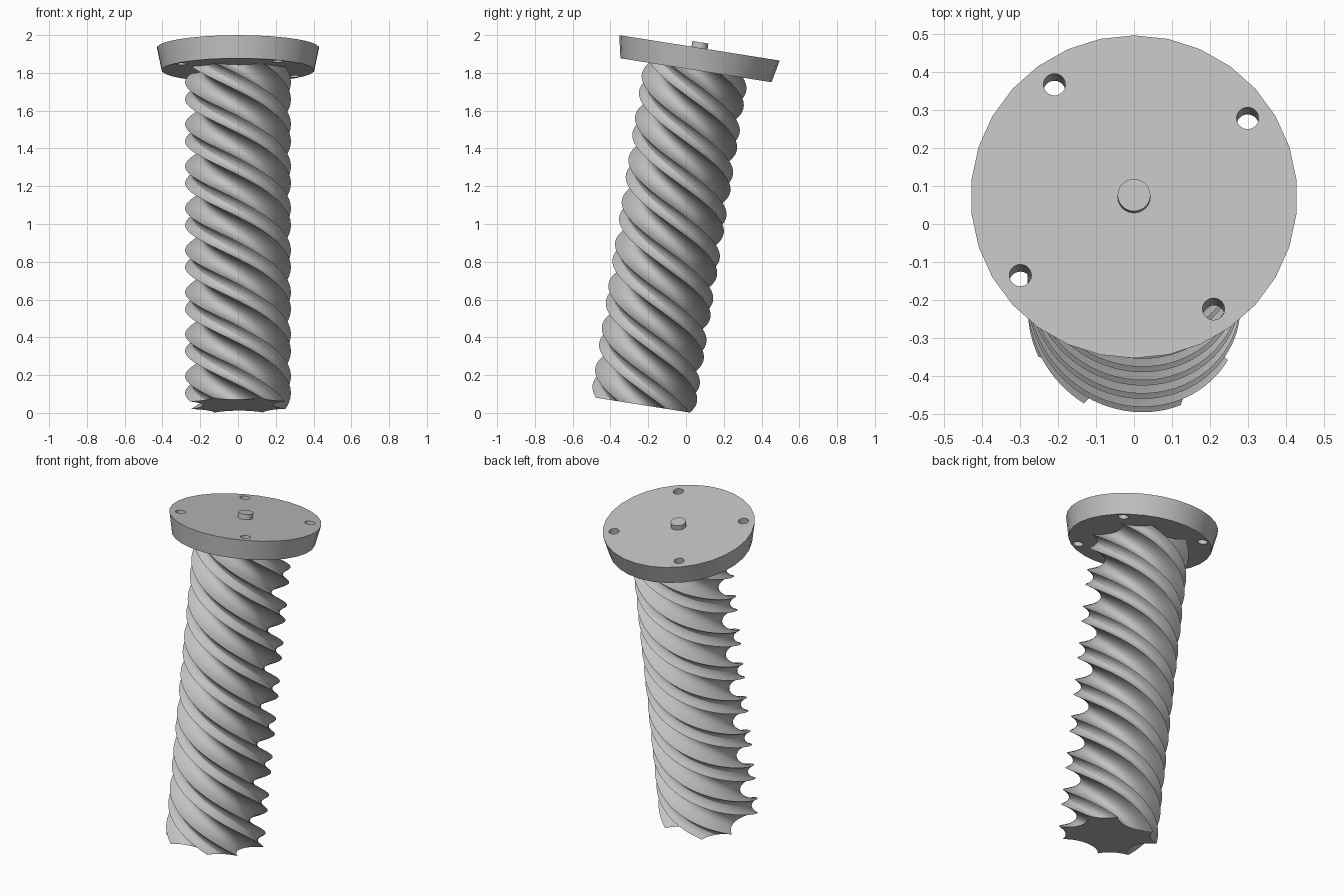
import bpy, bmesh
from math import sin, cos, pi, radians, sqrt
from mathutils import Matrix, Vector

cube = bpy.data.objects.get("Cube")
if cube:
    bpy.data.objects.remove(cube)

LENGTH = 1.915       # whole screw along its own axis
FLANGE = 0.12        # flange thickness
RADIUS = 0.28        # outside radius of the threads
STARTS = 4           # number of thread starts
SCOOP = 0.159        # radius of the scoops that shape the threads
TWIST = radians(-400)  # turn per unit of length
PLACE = Matrix.Translation((0, -0.228, 0.041)) @ Matrix.Rotation(radians(-9), 4, 'X')

grey = bpy.data.materials.new("light_grey")
grey.use_nodes = True
colour = (0.54, 0.54, 0.54, 1)
grey.diffuse_color = colour
grey.node_tree.nodes["Principled BSDF"].inputs["Base Color"].default_value = colour


def make_object(name, bm):
    bmesh.ops.recalc_face_normals(bm, faces=bm.faces)
    mesh = bpy.data.meshes.new(name)
    bm.to_mesh(mesh)
    bm.free()
    mesh.materials.append(grey)
    obj = bpy.data.objects.new(name, mesh)
    bpy.context.collection.objects.link(obj)
    obj.matrix_world = PLACE
    return obj


def smooth(obj, angle):
    bpy.ops.object.select_all(action='DESELECT')
    bpy.context.view_layer.objects.active = obj
    obj.select_set(True)
    bpy.ops.object.shade_smooth_by_angle(angle=radians(angle))


def cone(bm, x, y, z0, z1, r0, r1, sides=30):
    bmesh.ops.create_cone(bm, cap_ends=True, segments=sides, radius1=r0, radius2=r1,
                          depth=z1 - z0, matrix=Matrix.Translation((x, y, (z0 + z1) / 2)))


def scoop(middle, half, steps):
    """Concave arc between two corners on the outside circle."""
    out = Vector((cos(middle), sin(middle)))
    side = Vector((-out.y, out.x))
    chord = RADIUS * sin(half)
    centre = RADIUS * cos(half) + sqrt(SCOOP ** 2 - chord ** 2)
    points = []
    for k in range(steps):
        s = chord * (2 * k / steps - 1)
        points.append(out * (centre - sqrt(SCOOP ** 2 - s ** 2)) + side * s)
    return points


def star_profile():
    """Sharp-cornered star: a wide scoop per groove, a narrow one per tooth tip."""
    points = []
    half_tooth = radians(18)
    for i in range(STARTS):
        tooth = radians(-46) + i * 2 * pi / STARTS
        points += scoop(tooth, half_tooth, 6)
        points += scoop(tooth + pi / STARTS, pi / STARTS - half_tooth, 12)
    return points


# Twisted threaded shaft
bm = bmesh.new()
profile = star_profile()
slices = 180
top = LENGTH - FLANGE + 0.02
rings = []
for s in range(slices + 1):
    z = top * s / slices
    turn = Matrix.Rotation(TWIST * z, 2)
    rings.append([bm.verts.new((*(turn @ p), z)) for p in profile])
for low, high in zip(rings, rings[1:]):
    for i in range(len(profile)):
        bm.faces.new((low[i - 1], low[i], high[i], high[i - 1]))
bm.faces.new(rings[0])
bm.faces.new(rings[-1])
smooth(make_object("threaded_shaft", bm), 25)

# Tapered flange
bm = bmesh.new()
cone(bm, 0, 0, LENGTH - FLANGE, LENGTH, 0.405, 0.43)
flange = make_object("flange", bm)

# Four bolt holes cut through the flange
bm = bmesh.new()
for i in range(4):
    a = radians(35 + 90 * i)
    cone(bm, 0.365 * cos(a), 0.365 * sin(a), LENGTH - 0.2, LENGTH + 0.1, 0.029, 0.029)
cutter = make_object("hole_cutter", bm)
cutter.hide_render = True
cut = flange.modifiers.new("bolt_holes", 'BOOLEAN')
cut.operation = 'DIFFERENCE'
cut.solver = 'EXACT'
cut.object = cutter
bpy.context.view_layer.objects.active = flange
bpy.ops.object.modifier_apply(modifier=cut.name)
bpy.data.objects.remove(cutter)
smooth(flange, 30)

# Short centre pin
bm = bmesh.new()
cone(bm, 0, 0, LENGTH - 0.02, LENGTH + 0.03, 0.043, 0.043)
smooth(make_object("centre_pin", bm), 30)
